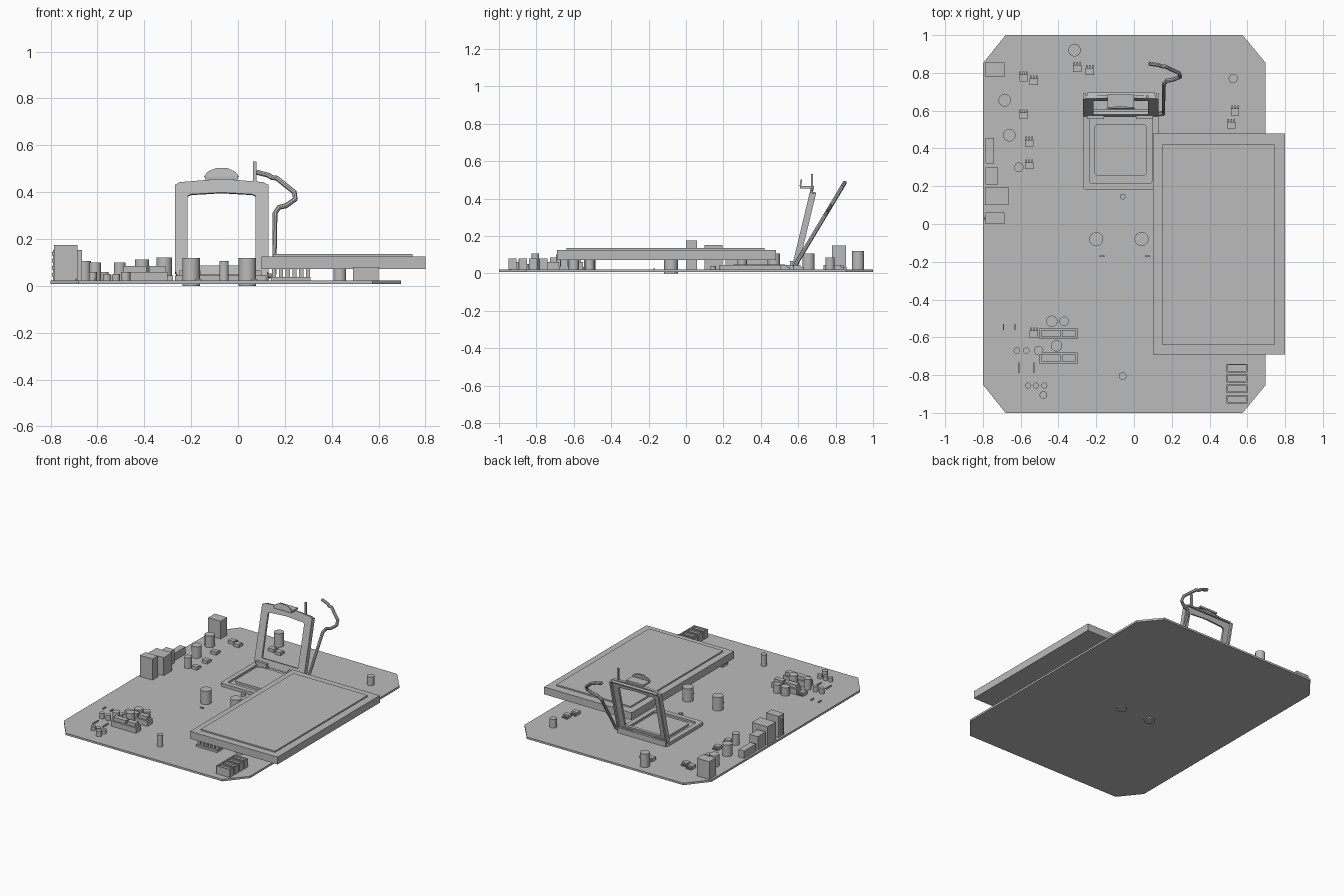
import bpy, bmesh, math
from mathutils import Matrix, Vector

cube = bpy.data.objects.get("Cube")
if cube:
    bpy.data.objects.remove(cube, do_unlink=True)

grey = bpy.data.materials.new("plain grey")
grey.use_nodes = True
grey.diffuse_color = (0.5, 0.5, 0.5, 1)
grey.node_tree.nodes["Principled BSDF"].inputs["Base Color"].default_value = (0.5, 0.5, 0.5, 1)
TOP = 0.022


def finish(name, bm, matrix=None):
    if matrix:
        bm.transform(matrix)
    bmesh.ops.recalc_face_normals(bm, faces=bm.faces)
    mesh = bpy.data.meshes.new(name)
    bm.to_mesh(mesh)
    bm.free()
    mesh.materials.append(grey)
    obj = bpy.data.objects.new(name, mesh)
    bpy.context.collection.objects.link(obj)
    return obj


def add_box(bm, x0, x1, y0, y1, z0, z1):
    m = Matrix.Translation(((x0 + x1) / 2, (y0 + y1) / 2, (z0 + z1) / 2))
    m = m @ Matrix.Diagonal((x1 - x0, y1 - y0, z1 - z0, 1))
    return bmesh.ops.create_cube(bm, size=1, matrix=m)["verts"]


def box(name, *limits, matrix=None):
    bm = bmesh.new()
    add_box(bm, *limits)
    return finish(name, bm, matrix)


def cylinder(name, x, y, r, z0, z1):
    bm = bmesh.new()
    bmesh.ops.create_cone(bm, cap_ends=True, segments=24, radius1=r, radius2=r, depth=z1 - z0,
                          matrix=Matrix.Translation((x, y, (z0 + z1) / 2)))
    obj = finish(name, bm)
    for p in obj.data.polygons:
        p.use_smooth = abs(p.normal.z) < 0.5
    return obj


def prism(name, outline, depth, matrix=None):
    bm = bmesh.new()
    face = bm.faces.new([bm.verts.new((a, b, 0)) for a, b in outline])
    out = bmesh.ops.extrude_face_region(bm, geom=[face])["geom"]
    bmesh.ops.translate(bm, vec=(0, 0, depth), verts=[v for v in out if isinstance(v, bmesh.types.BMVert)])
    return finish(name, bm, matrix)


def rounded(x0, x1, y0, y1, r, steps=5):
    pts = []
    corners = ((x1 - r, y1 - r), (x0 + r, y1 - r), (x0 + r, y0 + r), (x1 - r, y0 + r))
    for i, (cx, cy) in enumerate(corners):
        for k in range(steps + 1):
            a = math.pi / 2 * (i + k / steps)
            pts.append((cx + r * math.cos(a), cy + r * math.sin(a)))
    return pts


def ring(name, outer, inner, z0, z1, matrix=None):
    bm = bmesh.new()
    loops = [[bm.verts.new((x, y, z)) for x, y in pts]
             for pts, z in ((outer, z0), (outer, z1), (inner, z1), (inner, z0))]
    n = len(outer)
    for a, b in zip(loops, loops[1:] + loops[:1]):
        for i in range(n):
            bm.faces.new((a[i], a[(i + 1) % n], b[(i + 1) % n], b[i]))
    return finish(name, bm, matrix)


def wire(name, points, r):
    curve = bpy.data.curves.new(name, "CURVE")
    curve.dimensions = "3D"
    curve.bevel_depth = r
    curve.bevel_resolution = 2
    curve.use_fill_caps = True
    s = curve.splines.new("POLY")
    s.points.add(len(points) - 1)
    for p, co in zip(s.points, points):
        p.co = (*co, 1)
    s.use_smooth = False
    curve.materials.append(grey)
    obj = bpy.data.objects.new(name, curve)
    bpy.context.collection.objects.link(obj)
    return obj


# Circuit board with cut corners
half = [(-0.68, 1), (-0.8, 0.85)]
right = [(0.575, -1), (0.695, -0.855)]
outline = half + [(x, -y) for x, y in reversed(half)] + right + [(x, -y) for x, y in reversed(right)]
prism("board", outline, TOP - 0.008, Matrix.Translation((0, 0, 0.008)))

# Large raised cover with its step and supporting pins
box("cover_plate", 0.10, 0.80, -0.69, 0.48, 0.072, 0.125)
box("cover_step", 0.15, 0.745, -0.64, 0.42, 0.125, 0.135)
bm = bmesh.new()
for i in range(6):
    x = 0.145 + i * 0.029
    add_box(bm, x, x + 0.018, -0.67, -0.63, 0.035, 0.075)
add_box(bm, 0.14, 0.31, -0.68, -0.62, TOP, 0.037)
finish("cover_pins", bm)
cylinder("cover_post", 0.435, -0.6, 0.027, TOP, 0.075)

# Processor socket
ring("socket_frame", rounded(-0.27, 0.13, 0.18, 0.6, 0.02), rounded(-0.235, 0.095, 0.215, 0.575, 0.015),
     TOP, 0.045)
box("socket_floor", -0.24, 0.10, 0.21, 0.58, TOP, 0.032)
prism("processor_lid", rounded(-0.21, 0.07, 0.255, 0.53, 0.025), 0.018, Matrix.Translation((0, 0, 0.03)))
for x in (-0.205, 0.055):
    box("hinge_tab", x - 0.045, x + 0.045, 0.555, 0.595, 0.03, 0.065)
box("hinge_bar", -0.26, 0.125, 0.575, 0.605, TOP, 0.06)

# Load plate, standing open and leaning back
lean = Matrix.Translation((0, 0.585, 0.045)) @ Matrix.Rotation(math.radians(76.5), 4, "X")
outer = [(-0.265, 0.0), (0.125, 0.0), (0.125, 0.395), (0.11, 0.405), (-0.07, 0.42), (-0.25, 0.405), (-0.265, 0.395)]
inner = [(-0.215, 0.04), (0.075, 0.04), (0.075, 0.345), (0.06, 0.352), (-0.07, 0.36), (-0.2, 0.352), (-0.215, 0.345)]
ring("load_plate", outer, inner, 0.0, 0.016, lean)
for x in (-0.27, 0.118):
    box("load_plate_flange", x, x + 0.012, 0.01, 0.395, -0.018, 0.016, matrix=lean)
box("load_plate_lip", -0.25, 0.11, 0.392, 0.402, -0.018, 0.01, matrix=lean)

# Curled tongue and latch prong on the load plate
tongue = [(-0.145, 0), (0.005, 0), (-0.01, 0.02), (-0.045, 0.037), (-0.095, 0.037), (-0.13, 0.02)]
prism("tongue", tongue, 0.008,
      Matrix.Translation((0, 0.615, 0.465)) @ Matrix.Rotation(math.radians(80), 4, "X"))
box("tongue_shelf", -0.14, 0.0, 0.61, 0.685, 0.455, 0.468)
box("latch_prong", 0.064, 0.078, 0.668, 0.68, 0.43, 0.53)

# Bent lever
path = [(0.12, 0.04), (0.155, 0.045), (0.158, 0.31), (0.175, 0.335), (0.205, 0.342), (0.245, 0.37),
        (0.24, 0.4), (0.165, 0.46), (0.145, 0.462), (0.13, 0.472), (0.08, 0.485)]
wire("lever", [(x, 0.582 + (z - 0.04) * 0.6, z) for x, z in path], 0.011)

# Edge connectors: x range, y range, top
for x0, x1, y0, y1, z in ((-0.785, -0.685, 0.78, 0.855, 0.15), (-0.785, -0.74, 0.32, 0.455, 0.075),
                          (-0.785, -0.72, 0.21, 0.30, 0.12), (-0.79, -0.665, 0.10, 0.195, 0.152),
                          (-0.785, -0.685, 0.0, 0.06, 0.175)):
    box("edge_port", x0, x1, y0, y1, TOP, z)
for i in range(4):
    box("edge_port_pin", -0.795, -0.78, 0.022, 0.038, 0.04 + i * 0.03, 0.055 + i * 0.03)

# Row of hollow sockets at the front corner
for i in range(4):
    y = -0.95 + i * 0.055
    ring("data_socket", rounded(0.49, 0.60, y, y + 0.045, 0.001, 1),
         rounded(0.498, 0.592, y + 0.007, y + 0.038, 0.001, 1), TOP, 0.08)
    box("data_socket_core", 0.495, 0.595, y + 0.004, y + 0.041, TOP, 0.07)

# Capacitors and posts: x, y, radius, top
for x, y, r, z in ((-0.315, 0.92, 0.033, 0.12), (-0.685, 0.655, 0.033, 0.105), (-0.66, 0.47, 0.033, 0.105),
                   (-0.61, 0.30, 0.025, 0.10), (0.525, 0.77, 0.024, 0.085), (-0.06, 0.145, 0.015, 0.04),
                   (-0.06, -0.805, 0.02, 0.105), (-0.435, -0.515, 0.03, 0.082), (-0.37, -0.515, 0.025, 0.082),
                   (-0.41, -0.645, 0.03, 0.112), (-0.505, -0.67, 0.025, 0.10), (-0.48, -0.905, 0.02, 0.06),
                   (-0.62, -0.67, 0.017, 0.06), (-0.57, -0.67, 0.017, 0.06), (-0.56, -0.855, 0.016, 0.05),
                   (-0.52, -0.855, 0.016, 0.05), (-0.475, -0.855, 0.016, 0.05)):
    cylinder("capacitor", x, y, r, TOP, z)
for x in (-0.2, 0.04):
    cylinder("large_capacitor", x, -0.08, 0.037, 0.0, 0.118)
    box("small_marker", x + 0.018, x + 0.044, -0.175, -0.168, TOP, 0.03)

# Choke rails with two raised cells each
for y in (-0.61, -0.74):
    bm = bmesh.new()
    add_box(bm, -0.5, -0.30, y, y + 0.06, TOP, 0.06)
    add_box(bm, -0.49, -0.39, y + 0.012, y + 0.048, 0.058, 0.085)
    add_box(bm, -0.38, -0.31, y + 0.012, y + 0.048, 0.058, 0.085)
    finish("choke_rail", bm)

# Small transistors with three legs
for x, y in ((-0.585, 0.775), (-0.53, 0.755), (-0.30, 0.825), (-0.235, 0.81), (-0.585, 0.575),
             (-0.555, 0.43), (-0.555, 0.31), (0.535, 0.595), (0.515, 0.525), (-0.53, -0.58)):
    bm = bmesh.new()
    add_box(bm, x - 0.022, x + 0.022, y - 0.02, y + 0.016, TOP, 0.045)
    for k in (-1, 0, 1):
        add_box(bm, x + k * 0.016 - 0.004, x + k * 0.016 + 0.004, y + 0.01, y + 0.032, TOP, 0.035)
    finish("transistor", bm)

# Thin upright resistors
for x, y, h in ((-0.69, -0.545, 0.015), (-0.63, -0.545, 0.015), (-0.61, -0.76, 0.028), (-0.53, -0.76, 0.028)):
    box("resistor", x - 0.003, x + 0.003, y - h, y + h, TOP, 0.032)
